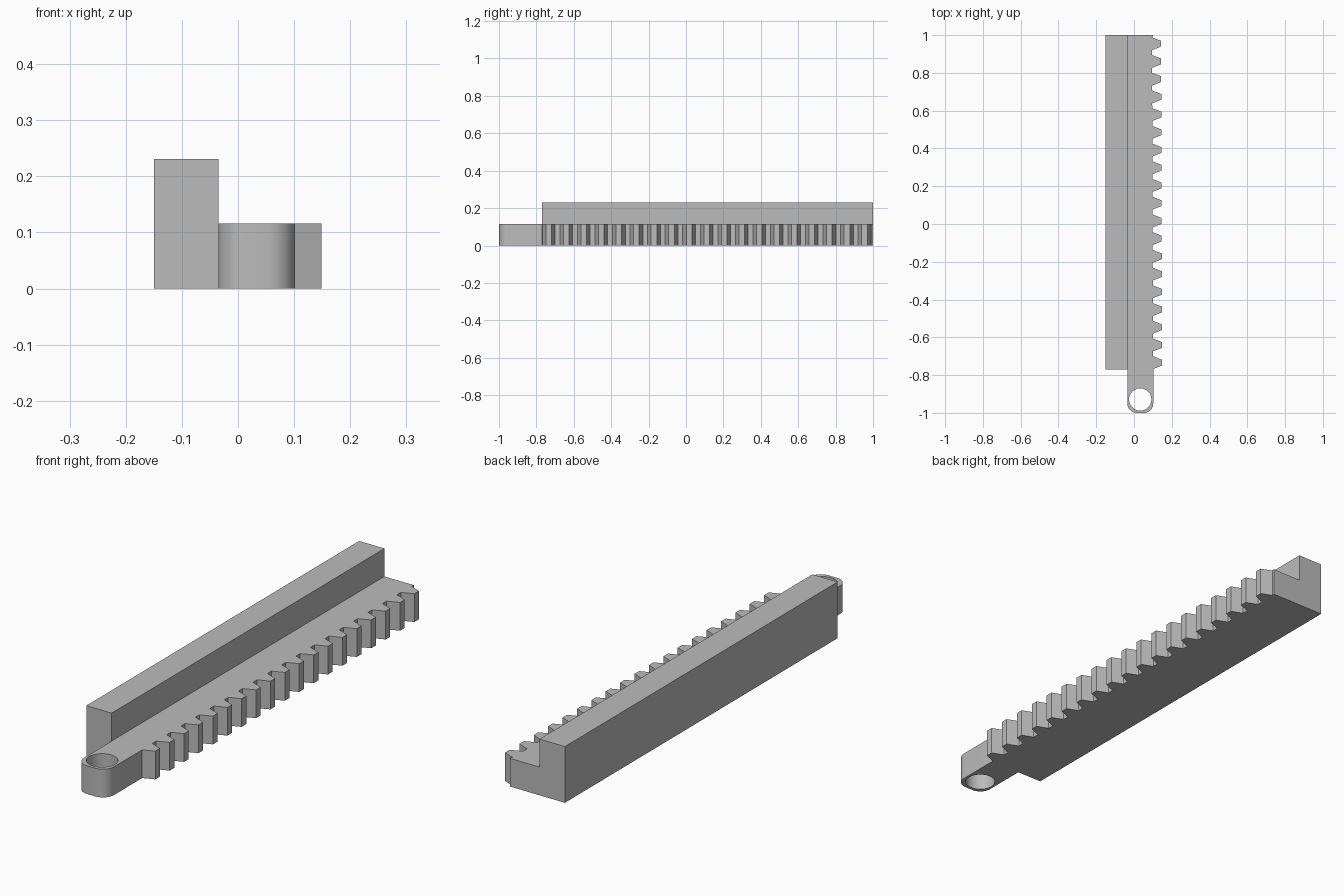
import bpy
import bmesh
from math import cos, sin, pi, radians

cube = bpy.data.objects.get("Cube")
if cube:
    bpy.data.objects.remove(cube, do_unlink=True)

GREY = (0.5, 0.5, 0.5, 1.0)
grey = bpy.data.materials.new("plain grey")
grey.use_nodes = True
grey.diffuse_color = GREY
grey.node_tree.nodes["Principled BSDF"].inputs["Base Color"].default_value = GREY


def prism(name, outline, z0, z1):
    """Extrude a flat xy outline from z0 up to z1."""
    bm = bmesh.new()
    base = bm.faces.new([bm.verts.new((x, y, z0)) for x, y in outline])
    top = bmesh.ops.extrude_face_region(bm, geom=[base])["geom"]
    bmesh.ops.translate(bm, vec=(0, 0, z1 - z0),
                        verts=[v for v in top if isinstance(v, bmesh.types.BMVert)])
    bmesh.ops.recalc_face_normals(bm, faces=bm.faces)
    mesh = bpy.data.meshes.new(name)
    bm.to_mesh(mesh)
    bm.free()
    mesh.materials.append(grey)
    obj = bpy.data.objects.new(name, mesh)
    bpy.context.collection.objects.link(obj)
    return obj


def arc(cx, cy, r, start, end, steps):
    angles = [radians(start + (end - start) * i / steps) for i in range(steps + 1)]
    return [(cx + r * cos(a), cy + r * sin(a)) for a in angles]


# Main dimensions
LEFT, INNER, EDGE = -0.15, -0.035, 0.102
LOW, HIGH = 0.116, 0.231
WALL_START = -0.77
TEETH, FIRST, PITCH = 19, -0.734, 0.0938
ROOT_HALF, TIP_HALF, DEPTH = 0.034, 0.015, 0.048
CORNER = 0.05


def root_x(y):
    """The tooth line leans very slightly inward towards the back."""
    return 0.0985 - 0.003 * y


# Toothed bar with a rounded front end
outline = arc(INNER + CORNER, -1 + CORNER, CORNER, 180, 270, 12)
outline += arc(EDGE - CORNER, -1 + CORNER, CORNER, 270, 360, 12)
outline.append((EDGE, FIRST - ROOT_HALF - 0.001))
for i in range(TEETH):
    y = FIRST + i * PITCH
    x = root_x(y)
    outline += [(x, y - ROOT_HALF), (x + DEPTH, y - TIP_HALF),
                (x + DEPTH, y + TIP_HALF), (x, y + ROOT_HALF)]
outline += [(EDGE - 0.002, 0.992), (EDGE - 0.002, 1), (INNER, 1)]
bar = prism("toothed_bar", outline, 0, LOW)

# Round hole through the front end
cutter = prism("hole_cutter", arc(0.033, -0.929, 0.059, 0, 352.5, 47), -0.1, LOW + 0.1)
cutter.hide_render = True
hole = bar.modifiers.new("hole", "BOOLEAN")
hole.operation = "DIFFERENCE"
hole.solver = "EXACT"
hole.object = cutter
bpy.ops.object.select_all(action="DESELECT")
bpy.context.view_layer.objects.active = bar
bar.select_set(True)
bpy.ops.object.modifier_apply(modifier="hole")
bpy.data.objects.remove(cutter, do_unlink=True)
bpy.ops.object.shade_smooth_by_angle(angle=radians(20))

# Tall rail along the side opposite the teeth
prism("tall_rail", [(LEFT, WALL_START), (INNER, WALL_START), (INNER, 1), (LEFT, 1)], 0, HIGH)
